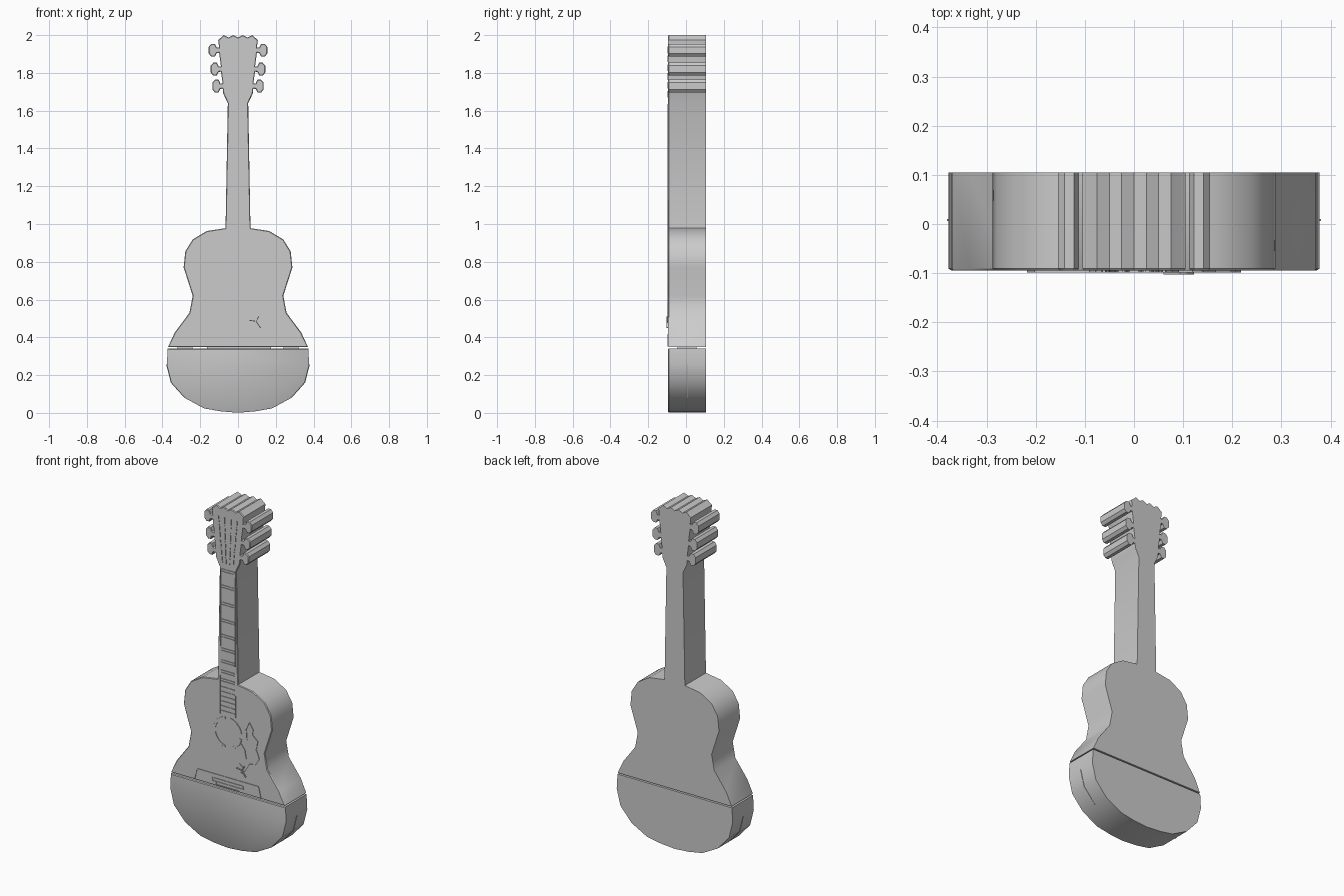
import bpy, bmesh, math
from mathutils import Vector

if "Cube" in bpy.data.objects:
    bpy.data.objects.remove(bpy.data.objects["Cube"])

BACK, RIM, FACE = 0.105, -0.091, -0.095


def finish(name, bm, smooth=True):
    bmesh.ops.recalc_face_normals(bm, faces=bm.faces[:])
    me = bpy.data.meshes.new(name)
    bm.to_mesh(me)
    bm.free()
    ob = bpy.data.objects.new(name, me)
    bpy.context.collection.objects.link(ob)
    if smooth:
        bpy.ops.object.select_all(action='DESELECT')
        ob.select_set(True)
        bpy.context.view_layer.objects.active = ob
        bpy.ops.object.shade_smooth_by_angle(angle=math.radians(38))
    return ob


def mirrored(half):
    """Close a right-hand half profile by mirroring it across x = 0."""
    return half + [(-x, z) for x, z in reversed(half) if x > 1e-6]


def prism(name, outline, y0, y1, inset=0.0, step=0.0):
    """Extrude an x-z outline from y0 (front) to y1, with an optional raised inset front."""
    bm = bmesh.new()
    front = bm.faces.new([bm.verts.new((x, y0, z)) for x, z in outline])
    res = bmesh.ops.extrude_face_region(bm, geom=[front], use_keep_orig=True)
    for v in res['geom']:
        if isinstance(v, bmesh.types.BMVert):
            v.co.y = y1
    bmesh.ops.recalc_face_normals(bm, faces=bm.faces[:])
    if inset:
        bmesh.ops.inset_region(bm, faces=[front], thickness=inset, use_even_offset=False)
        for v in front.verts:
            v.co.y -= step
    return finish(name, bm)


def strips(name, paths, width, y0=-0.0985, y1=-0.094):
    """Thin raised bars following a set of x-z paths on the front."""
    bm = bmesh.new()
    for path in paths:
        for a, b in zip(path, path[1:]):
            a, b = Vector(a), Vector(b)
            d = (b - a).normalized()
            n = Vector((-d.y, d.x)) * width / 2
            quad = [a + n, b + n, b - n, a - n]
            f = [bm.verts.new((p.x, y0, p.y)) for p in quad]
            k = [bm.verts.new((p.x, y1, p.y)) for p in quad]
            bm.faces.new(f)
            bm.faces.new(k[::-1])
            for i in range(4):
                j = (i + 1) % 4
                bm.faces.new((f[i], k[i], k[j], f[j]))
    return finish(name, bm, False)


def box(name, x0, x1, y0, y1, z0, z1):
    return prism(name, [(x0, z0), (x1, z0), (x1, z1), (x0, z1)], y0, y1)


def peg(x, z):
    """Profile of one tuning peg growing out of the headstock edge."""
    top = [(0, .013), (.013, .015), (.022, .034), (.041, .034), (.055, .018)]
    return [(x + u, z - v) for u, v in top] + [(x + u, z + v) for u, v in reversed(top)]


# Lower body below the split
lower = [(0, .001), (.09, .008), (.18, .024), (.28, .078), (.353, .16), (.377, .255), (.372, .341)]
prism("lower_body", mirrored(lower), RIM, BACK, .006, .004)

# Upper body, neck, headstock and pegs in one silhouette
upper = [(.37, .349), (.335, .425), (.257, .53), (.24, .62), (.288, .77), (.279, .855),
         (.24, .918), (.165, .963), (.066, .978), (.054, 1.64), (.078, 1.69)]
for z in (1.73, 1.82, 1.92):
    upper += peg(.081 + (z - 1.73) * .1, z)
upper += [(.105, 1.975), (.092, 1.985), (.075, 2.0), (.05, 1.987), (.025, 2.0), (0, 1.987)]
prism("upper_body_and_neck", mirrored(upper), RIM, BACK, .004, .004)

# Joining tabs inside the split
box("centre_tab", -.165, .175, -.045, .055, .335, .355)
for s, side in ((1, "right"), (-1, "left")):
    xs = sorted((s * .24, s * .32))
    box(side + "_tab", xs[0], xs[1], -.045, .055, .335, .355)

# Fine seam around the lower body
seam = [(x * 1.008, z) for x, z in lower[3:6]]
prism("side_seam", mirrored(seam), .006, .010)

# Fingerboard edges running onto the body
strips("fingerboard_edges", [[(s * .05, .78), (s * .046, 1.63)] for s in (1, -1)], .005)

# Frets: paired lines on the neck, close single lines over the body
fret_z = [1.625, 1.53, 1.43, 1.33, 1.24, 1.16, 1.09, 1.03, .98]
pairs = [z + d for z in fret_z for d in (-.007, .007)]
singles = [.94 - .028 * i for i in range(6)]
strips("frets", [[(-.043, z), (.043, z)] for z in pairs + singles], .005)

# Sound hole ring, broken into four arcs
arcs = []
for q in range(4):
    angles = [math.radians(q * 90 + 10 + 70 * i / 6) for i in range(7)]
    arcs.append([(.086 * math.cos(a), .68 + .086 * math.sin(a)) for a in angles])
strips("sound_hole_ring", arcs, .014)

# Pick guard outline
guard = [(.14, .78), (.165, .74), (.16, .71), (.195, .68), (.185, .63), (.205, .58), (.18, .54),
         (.14, .53), (.115, .49), (.08, .455), (.1, .5), (.075, .52), (.12, .56), (.11, .61),
         (.085, .64), (.125, .67), (.12, .73), (.14, .78)]
strips("pick_guard", [guard], .004)
strips("pick_guard_tip", [[(.06, .49), (.095, .485), (.12, .45)], [(.095, .485), (.11, .51)]],
       .004, -.103)

# Bridge plate and saddle outlines
strips("bridge", [[(-.215, .353), (-.2, .415), (.2, .415), (.215, .353)]], .005)
strips("saddle", [[(-.1, .372), (-.1, .39), (.1, .39), (.1, .372), (-.1, .372)],
                  [(-.075, .37), (-.075, .355), (.075, .355), (.075, .37)]], .005)

# Dashed strings fanning over the headstock
dashes = []
for x0, x1 in ((.012, .022), (.035, .062)):
    for s in (1, -1):
        for i in range(6):
            t0, t1 = i / 6, (i + .75) / 6
            dashes.append([(s * (x0 + (x1 - x0) * t), 1.67 + .28 * t) for t in (t0, t1)])
strips("headstock_strings", dashes, .006)
